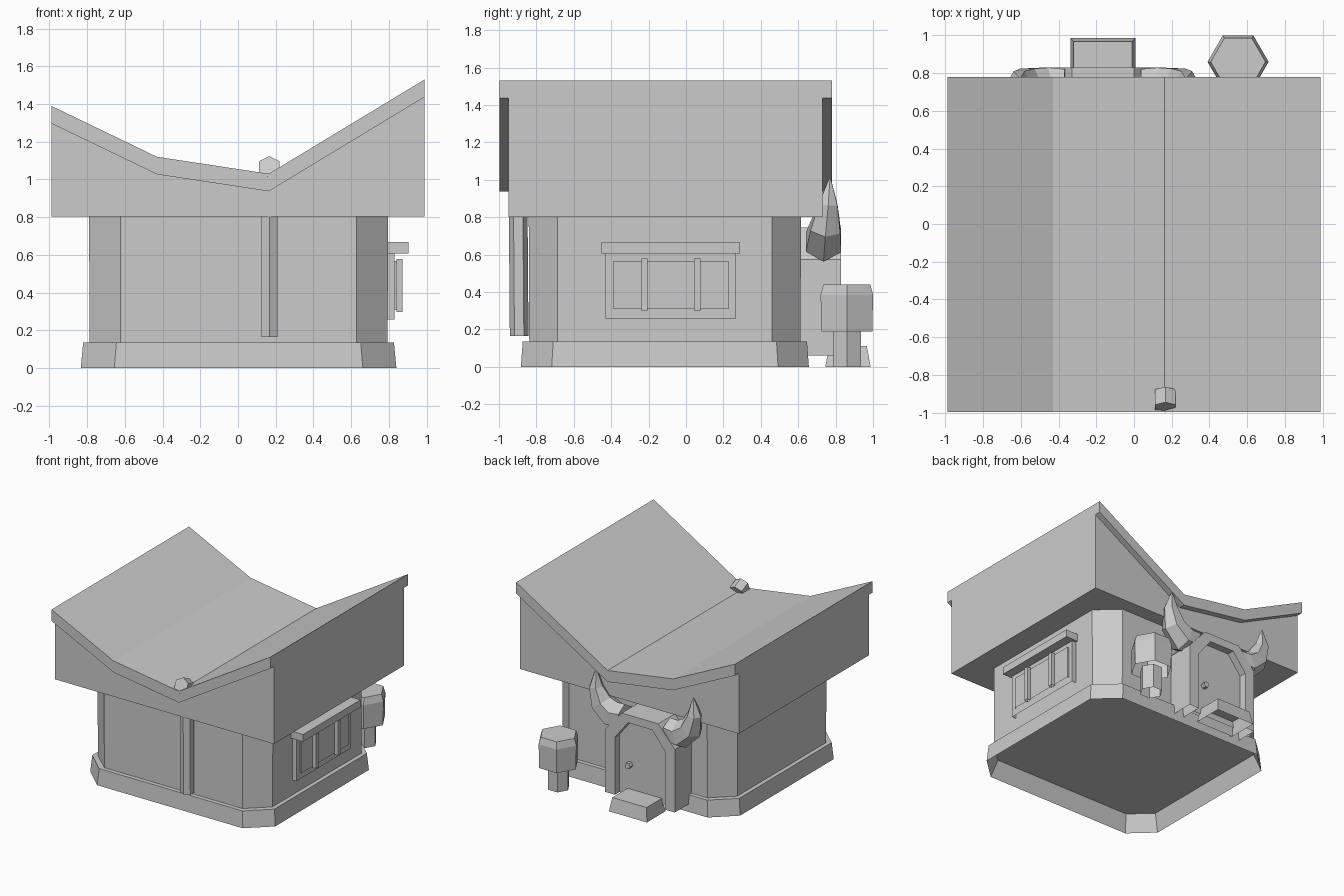
import bpy, bmesh, math
from mathutils import Vector, Matrix

cube = bpy.data.objects.get("Cube")
if cube:
    bpy.data.objects.remove(cube, do_unlink=True)

GREY = (0.6, 0.6, 0.6, 1)
mat = bpy.data.materials.new("plain grey")
mat.use_nodes = True
mat.diffuse_color = GREY
mat.node_tree.nodes["Principled BSDF"].inputs["Base Color"].default_value = GREY


def loft(name, rings, open_bottom=False):
    """Skin equal-length rings, cap both ends, optionally drop the lowest faces."""
    bm = bmesh.new()
    loops = [[bm.verts.new(p) for p in ring] for ring in rings]
    n = len(loops[0])
    for a, b in zip(loops, loops[1:]):
        for i in range(n):
            j = (i + 1) % n
            bm.faces.new((a[i], a[j], b[j], b[i]))
    bm.faces.new(loops[0])
    bm.faces.new(loops[-1])
    bmesh.ops.recalc_face_normals(bm, faces=bm.faces)
    if open_bottom:
        low = min(v.co.z for v in bm.verts) + 0.001
        base = [f for f in bm.faces if all(v.co.z < low for v in f.verts)]
        bmesh.ops.delete(bm, geom=base, context='FACES')
    me = bpy.data.meshes.new(name)
    bm.to_mesh(me)
    bm.free()
    me.materials.append(mat)
    ob = bpy.data.objects.new(name, me)
    bpy.context.collection.objects.link(ob)
    return ob


def extrude_y(name, profile, y0, y1, open_bottom=False):
    return loft(name, [[(x, y, z) for x, z in profile] for y in (y0, y1)], open_bottom)


def box(name, x0, x1, y0, y1, z0, z1, open_bottom=False):
    return extrude_y(name, [(x0, z0), (x1, z0), (x1, z1), (x0, z1)], y0, y1, open_bottom)


def hexagon(cx, cy, z, r, turn=0):
    angles = [math.radians(turn + 60 * i) for i in range(6)]
    return [(cx + r * math.cos(a), cy + r * math.sin(a), z) for a in angles]


def chamfered(hx, hy, cut, z, cx=0.003, cy=-0.113):
    """Rectangle with cut corners, as one ring; the cut is a little shorter along y."""
    ix, iy = hx - cut, hy - cut + 0.013
    pts = [(hx, iy), (ix, hy), (-ix, hy), (-hx, iy),
           (-hx, -iy), (-ix, -hy), (ix, -hy), (hx, -iy)]
    return [(x + cx, y + cy, z) for x, y in pts]


# Hollow plinth rising inside to a raised floor, and the walls
loft("plinth", [chamfered(0.775, 0.71, 0.155, 0.135),
                chamfered(0.824, 0.76, 0.176, 0.135),
                chamfered(0.837, 0.77, 0.178, 0),
                chamfered(0.77, 0.705, 0.155, 0.185)])
loft("walls", [chamfered(0.79, 0.725, 0.164, 0.13),
               chamfered(0.793, 0.728, 0.168, 0.805)], True)

# Valley roof and the solid gable band beneath it
roof_line = [(-0.99, 1.39), (-0.43, 1.12), (0.163, 1.03), (0.99, 1.53)]
under = [(x, z - 0.093) for x, z in roof_line]
extrude_y("roof", roof_line + under[::-1], -0.996, 0.78)
extrude_y("gable_band", under + [(0.99, 0.802), (-0.99, 0.802)], -0.95, 0.73)

# Front post and the tilted beam end lying in the valley
loft("front_post", [hexagon(0.167, -0.892, 0.165, 0.05, 30),
                    hexagon(0.167, -0.897, 0.81, 0.05, 30)])
beam = loft("valley_beam", [hexagon(0, 0, -0.09, 0.063, 30),
                            hexagon(0, 0, 0, 0.063, 30)])
beam.data.transform(Matrix.Translation((0.166, -0.972, 1.067))
                    @ Matrix.Rotation(math.radians(65), 4, 'X'))

# Side window
box("window_frame", 0.77, 0.83, -0.432, 0.268, 0.257, 0.615, True)
box("window_pane", 0.78, 0.842, -0.387, 0.228, 0.308, 0.567, True)
box("window_lintel", 0.77, 0.905, -0.452, 0.29, 0.607, 0.667)
for i, y in enumerate((-0.222, 0.06)):
    box(f"window_bar_{i + 1}", 0.84, 0.873, y - 0.017, y + 0.017, 0.298, 0.578, True)

# Back doorway: arched surround, recessed door, knob and step
DX = -0.165


def arch(half, shoulder, top_half, top):
    return [(DX + half, 0.06), (DX + half, shoulder), (DX + top_half, top),
            (DX - top_half, top), (DX - half, shoulder), (DX - half, 0.06)]


outer, inner = arch(0.315, 0.575, 0.165, 0.745), arch(0.228, 0.53, 0.11, 0.68)
extrude_y("door_surround", outer + inner[::-1], 0.6, 0.83, True)
extrude_y("door", inner, 0.6, 0.77, True)
knob = loft("door_knob", [hexagon(0, 0, 0, 0.025), hexagon(0, 0, 0.04, 0.025)])
knob.data.transform(Matrix.Translation((-0.035, 0.768, 0.312))
                    @ Matrix.Rotation(math.radians(-90), 4, 'X'))


def rect(hx, y0, y1, z):
    return [(DX - hx, y0, z), (DX + hx, y0, z), (DX + hx, y1, z), (DX - hx, y1, z)]


loft("door_step", [rect(0.172, 0.745, 0.987, 0), rect(0.155, 0.765, 0.967, 0.11)], True)

# Pair of curved horns: out from centre, y, z, radius
horn_path = [(0.20, 0.735, 0.67, 0.1), (0.31, 0.735, 0.665, 0.109),
             (0.405, 0.745, 0.745, 0.092), (0.445, 0.76, 0.87, 0.058),
             (0.44, 0.77, 1.01, 0.004)]


def horn(name, side):
    pts = [Vector((DX + side * o, y, z)) for o, y, z, r in horn_path]
    rings = []
    for i, p in enumerate(pts):
        along = (pts[min(i + 1, len(pts) - 1)] - pts[max(i - 1, 0)]).normalized()
        u = Vector((0, 1, 0))
        u = (u - along * u.dot(along)).normalized()
        v = along.cross(u)
        r = horn_path[i][3]
        angles = [math.radians(30 + 60 * k) for k in range(6)]
        rings.append([p + (u * math.cos(a) + v * math.sin(a)) * r for a in angles])
    loft(name, rings)


horn("left_horn", 1)
horn("right_horn", -1)

# Small tree beside the door
TX, TY = 0.552, 0.86
loft("tree_trunk", [hexagon(TX, TY, 0, 0.087), hexagon(TX, TY, 0.2, 0.087)], True)
loft("tree_crown", [hexagon(TX, TY, z, r)
                    for z, r in ((0.19, 0.157), (0.385, 0.162), (0.44, 0.145))], True)
